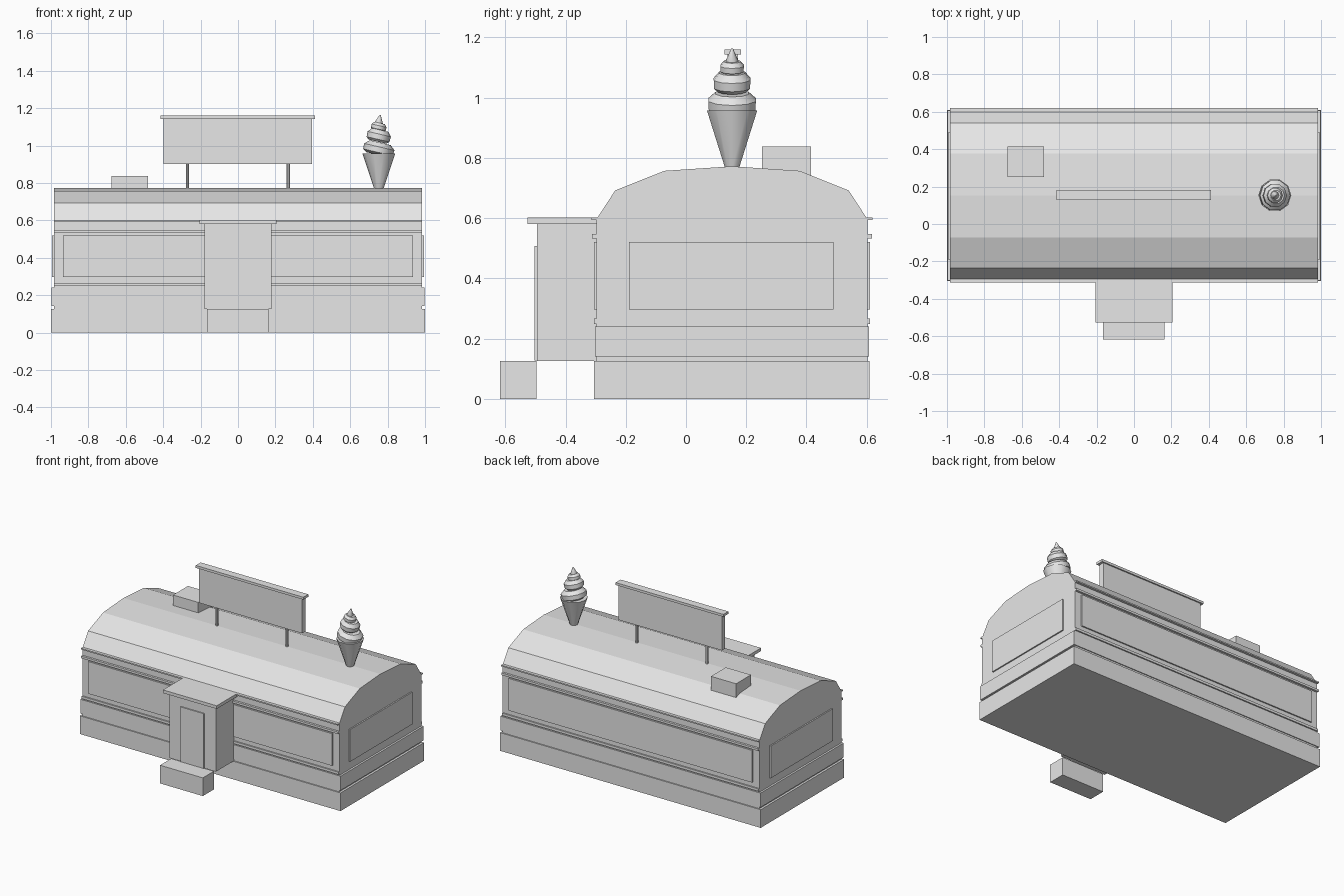
import bpy, bmesh, math
from mathutils import Matrix

cube = bpy.data.objects.get("Cube")
if cube:
    bpy.data.objects.remove(cube, do_unlink=True)

grey = bpy.data.materials.new("light_grey")
grey.use_nodes = True
grey.diffuse_color = (0.8, 0.8, 0.8, 1)
grey.node_tree.nodes["Principled BSDF"].inputs["Base Color"].default_value = (0.8, 0.8, 0.8, 1)


def finish(name, bm, smooth=False):
    bmesh.ops.recalc_face_normals(bm, faces=bm.faces)
    mesh = bpy.data.meshes.new(name)
    bm.to_mesh(mesh)
    bm.free()
    mesh.materials.append(grey)
    obj = bpy.data.objects.new(name, mesh)
    bpy.context.collection.objects.link(obj)
    if smooth:
        bpy.ops.object.select_all(action='DESELECT')
        obj.select_set(True)
        bpy.context.view_layer.objects.active = obj
        bpy.ops.object.shade_smooth_by_angle(angle=math.radians(40))
    return obj


def box(name, x, y, z):
    """Box from (min, max) ranges on each axis."""
    bm = bmesh.new()
    bmesh.ops.create_cube(bm, size=1)
    for v in bm.verts:
        v.co = [r[0] + (c + 0.5) * (r[1] - r[0]) for c, r in zip(v.co, (x, y, z))]
    return finish(name, bm)


def lathe(name, profile, centre, sides=10, tilt=0):
    """Closed turned shape from (radius, height) pairs, bottom to top."""
    bm = bmesh.new()
    rings = [[bm.verts.new((r * math.cos(a), r * math.sin(a), h))
              for a in (2 * math.pi * i / sides for i in range(sides))] for r, h in profile]
    for low, high in zip(rings, rings[1:]):
        for i in range(sides):
            j = (i + 1) % sides
            bm.faces.new((low[i], low[j], high[j], high[i]))
    bm.faces.new(rings[0][::-1])
    bm.faces.new(rings[-1])
    bm.transform(Matrix.Translation(centre) @ Matrix.Rotation(tilt, 4, 'Y'))
    return finish(name, bm, smooth=True)


# Building shell: arched end profile swept along x
FRONT, BACK, END = -0.297, 0.602, 0.985
arch = [(FRONT, 0.12), (FRONT, 0.597), (-0.235, 0.692), (-0.072, 0.757), (0.152, 0.772),
        (0.377, 0.757), (0.54, 0.692), (BACK, 0.597), (BACK, 0.12)]
bm = bmesh.new()
face = bm.faces.new([bm.verts.new((-END, y, z)) for y, z in arch])
swept = bmesh.ops.extrude_face_region(bm, geom=[face])["geom"]
bmesh.ops.translate(bm, vec=(2 * END, 0, 0),
                    verts=[g for g in swept if isinstance(g, bmesh.types.BMVert)])
finish("arched_body", bm)

# Foundation and lower wall band
box("foundation", (-1, 1), (-0.305, 0.61), (0, 0.126))
box("lower_band", (-0.998, 0.998), (-0.302, 0.608), (0.141, 0.24))

# Long trim strips and window plates on front and back
strips = {"sill_trim": (0.249, 0.266, 0.009), "lintel_trim": (0.532, 0.547, 0.015),
          "eave_trim": (0.593, 0.602, 0.017)}
for side, wall, out in (("front", FRONT, -1), ("back", BACK, 1)):
    for name, (z0, z1, depth) in strips.items():
        box(f"{side}_{name}", (-END, END), sorted((wall - out * 0.01, wall + out * depth)), (z0, z1))
    box(f"{side}_window", (-0.935, 0.935), sorted((wall, wall + out * 0.009)), (0.297, 0.52))

# End windows
for side, sign in (("left", 1), ("right", -1)):
    box(f"{side}_window", sorted((sign * END, sign * 0.994)), (-0.19, 0.49), (0.297, 0.52))

# Entrance porch
box("porch", (-0.178, 0.178), (-0.495, FRONT + 0.01), (0.126, 0.582))
box("porch_roof", (-0.207, 0.205), (-0.526, FRONT + 0.01), (0.58, 0.602))
box("door", (-0.09, 0.088), (-0.503, -0.495), (0.127, 0.507))
box("front_step", (-0.165, 0.163), (-0.618, -0.497), (0, 0.126))

# Rooftop sign
box("sign_board", (-0.397, 0.395), (0.137, 0.173), (0.902, 1.145))
box("sign_cap", (-0.414, 0.412), (0.128, 0.182), (1.143, 1.16))
for side, x in (("right", -0.27), ("left", 0.268)):
    lathe(f"{side}_sign_post", [(0.009, 0.75), (0.009, 0.91)], (x, 0.155, 0), sides=8)

# Rooftop vent
box("roof_vent", (-0.675, -0.482), (0.252, 0.415), (0.74, 0.838))

# Ice cream: cone with tilted swirl tiers and a pointed tip
cx, cy = 0.753, 0.153
lathe("ice_cream_cone", [(0.024, 0.765), (0.088, 0.958)], (cx, cy, 0))
for i, (r, z, h) in enumerate(((0.083, 0.983, 0.066), (0.064, 1.052, 0.064), (0.041, 1.1, 0.042))):
    tier = [(0.75 * r, -0.5 * h), (0.98 * r, -0.3 * h), (r, 0.15 * h), (0.7 * r, 0.5 * h)]
    lathe(f"swirl_tier_{i + 1}", tier, (cx, cy, z), tilt=math.radians(13))
lathe("swirl_tip", [(0.016, -0.025), (0.022, 0), (0.003, 0.042)], (cx, cy, 1.122),
      tilt=math.radians(10))
